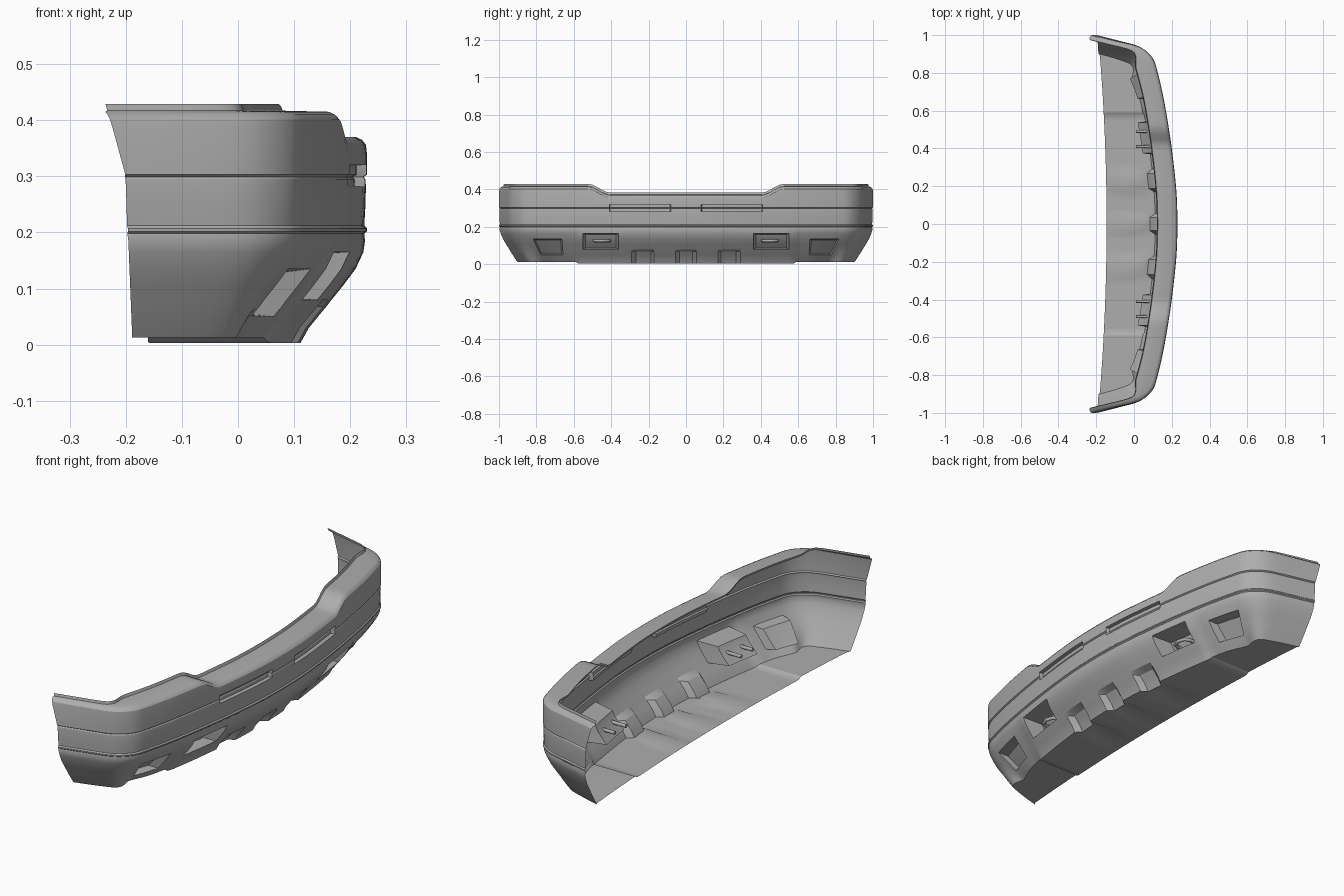
import bpy, bmesh
from mathutils import Vector

if bpy.data.objects.get("Cube"):
    bpy.data.objects.remove(bpy.data.objects["Cube"])

grey = bpy.data.materials.new("bumper_grey")
grey.use_nodes = True
COL = (0.42, 0.42, 0.42, 1)
grey.diffuse_color = COL
grey.node_tree.nodes["Principled BSDF"].inputs["Base Color"].default_value = COL


def smooth(a, b, v):
    t = min(1, max(0, (v - a) / (b - a)))
    return t * t * (3 - 2 * t)


# Plan outline of one half, from the middle to the wing tip (x, y)
CTRL = [Vector(p) for p in ((.228, -.15), (.23, 0), (.226, .15), (.212, .3), (.19, .47),
        (.158, .66), (.126, .8), (.098, .88), (.03, .938), (-.08, .97), (-.2, 1), (-.3, 1.03))]


def dense_outline(steps=40):
    out = []
    for a, b, c, d in zip(CTRL, CTRL[1:], CTRL[2:], CTRL[3:]):
        for i in range(steps):
            t = i / steps
            out.append(.5 * (2 * b + (c - a) * t + (2 * a - 5 * b + 4 * c - d) * t * t
                             + (3 * b - a - 3 * c + d) * t ** 3))
    return out + [CTRL[-2]]


OUTLINE = dense_outline()


def plan(y):
    """Point and outward normal on the outline at a given y."""
    for p, q in zip(OUTLINE, OUTLINE[1:]):
        if q.y >= y - 1e-6:
            n = Vector((q.y - p.y, p.x - q.x)).normalized()
            return p.lerp(q, (y - p.y) / (q.y - p.y)), n


# Column positions follow the feature edges; the corner is sampled finely
cols = [0, .035, .055, .08, .125, .17, .19, .23, .27, .29, .325, .36, .385, .41, .43, .45,
        .475, .5, .525, .55, .575, .59, .63, .665, .7, .75, .8, .835, .855, .875, .89, .905,
        .918, .93, .94, .95, .96, .97, .98, .99, 1]

# Upper rows as height and small inward groove depth
upper = [(.32, 0), (.303, 0), (.299, .006), (.295, .003), (.282, .002), (.245, .003),
         (.212, .005), (.207, 0), (.202, 0), (.198, .005)]
# Lower rows as height and amount of tuck-under
lower = [(.185, .03), (.165, .09), (.135, .22), (.105, .4), (.08, .56), (.068, .63),
         (.05, .75), (.03, .88), (.013, 1)]
NOTCHES = ((-.055, .055), (.17, .29))


def in_notch(y):
    return any(a + .01 < y < b - .01 for a, b in NOTCHES)


def column(y):
    p, n = plan(y)
    g = 1 - smooth(.84, 1, y)          # how much a tuck moves the point in x
    h = smooth(.6, .93, y)             # how much a tuck moves the point in y
    tip = smooth(.93, 1, y)
    top = .368 + .045 * smooth(.41, .52, y)

    def point(z, groove=0, tx=0, ty=0):
        q = p - n * groove
        lean = -.03 * (z - .3) / .11 if z > .3 else .012 * (.3 - z) / .3
        return Vector((q.x - tx * g + lean * tip, q.y - ty * h, z))

    pts = [point(top + .016, .004, .105, .022), point(top + .004, .004, .1, .02),
           point(top + .002, .02), point(top - .003, .009), point(top - .012, .002),
           point(top - .03)]
    pts += [point(z, d) for z, d in upper]
    mid = 1 - smooth(.57, .592, y)     # the middle lower panel stands slightly proud
    for z, k in lower:
        d = -.007 * mid * smooth(.19, .15, z) if z < .17 else 0
        if in_notch(y) and z < .07:
            d += .028
        zz = z - .01 * mid if z < .02 else z
        pts.append(point(zz, d, .125 * k, .098 * k))
    # Floor running back to its rear edge, with faint channels behind the notches
    a = pts[-1]
    rear = min(a.x, -.145 - .045 * a.y ** 2)
    for t in (.12, .5, 1):
        b = a.copy()
        b.x += (rear - a.x) * t
        b.z += .012 * (1 - t) if in_notch(y) else 0
        pts.append(b)
    return pts


bm = bmesh.new()
grid = [[bm.verts.new(v) for v in column(y)] for y in cols]
faces = {}
for i in range(len(cols) - 1):
    for j in range(len(grid[0]) - 1):
        faces[i, j] = bm.faces.new((grid[i][j], grid[i][j + 1], grid[i + 1][j + 1], grid[i + 1][j]))

ROW_Z = [1] * 6 + [r[0] for r in upper + lower] + [-1] * 3


def pocket(y0, y1, z0, z1, depth, taper):
    """Push a rectangle of panel faces back into a tapered pocket."""
    sel = [f for (i, j), f in faces.items()
           if y0 - .001 < cols[i] and cols[i + 1] < y1 + .001
           and ROW_Z[j] < z1 + .001 and ROW_Z[j + 1] > z0 - .001]
    mid = sum((f.calc_center_median() for f in sel), Vector()) / len(sel)
    new = bmesh.ops.extrude_face_region(bm, geom=sel)["geom"]
    for v in (g for g in new if isinstance(g, bmesh.types.BMVert)):
        v.co.x -= depth
        v.co.y = mid.y + (v.co.y - mid.y) * taper
        v.co.z = mid.z + (v.co.z - mid.z) * taper
    bmesh.ops.delete(bm, geom=sel, context="FACES")


pocket(.08, .41, .282, .32, .018, .97)       # upper slot
pocket(.36, .55, .08, .165, .095, .85)       # tow hook pocket
pocket(.665, .835, .05, .135, .045, .88)     # outer lamp pocket
bmesh.ops.remove_doubles(bm, verts=bm.verts, dist=.0002)
bmesh.ops.recalc_face_normals(bm, faces=bm.faces)
front = max(bm.faces, key=lambda f: f.calc_center_median().x)
if front.normal.x < 0:
    bmesh.ops.reverse_faces(bm, faces=bm.faces)

mesh = bpy.data.meshes.new("bumper_shell")
bm.to_mesh(mesh)
bm.free()
shell = bpy.data.objects.new("bumper_shell", mesh)
bpy.context.collection.objects.link(shell)
mesh.materials.append(grey)
mirror = shell.modifiers.new("mirror", "MIRROR")
mirror.use_axis = (False, True, False)
bpy.context.view_layer.objects.active = shell
shell.select_set(True)
bpy.ops.object.shade_smooth_by_angle(angle=.5)

# Tow hooks: bent bars whose ends pass through the back of the pockets
for side, name in ((1, "left_tow_hook"), (-1, "right_tow_hook")):
    cu = bpy.data.curves.new(name, "CURVE")
    cu.dimensions = "3D"
    cu.bevel_depth = .008
    cu.bevel_resolution = 2
    cu.use_fill_caps = True
    path = [(.01, .41), (.09, .41), (.115, .418), (.125, .45), (.115, .482), (.09, .49), (.01, .49)]
    sp = cu.splines.new("POLY")
    sp.points.add(len(path) - 1)
    for pt, (x, y) in zip(sp.points, path):
        pt.co = (x, side * y, .125, 1)
    cu.materials.append(grey)
    bpy.context.collection.objects.link(bpy.data.objects.new(name, cu))
